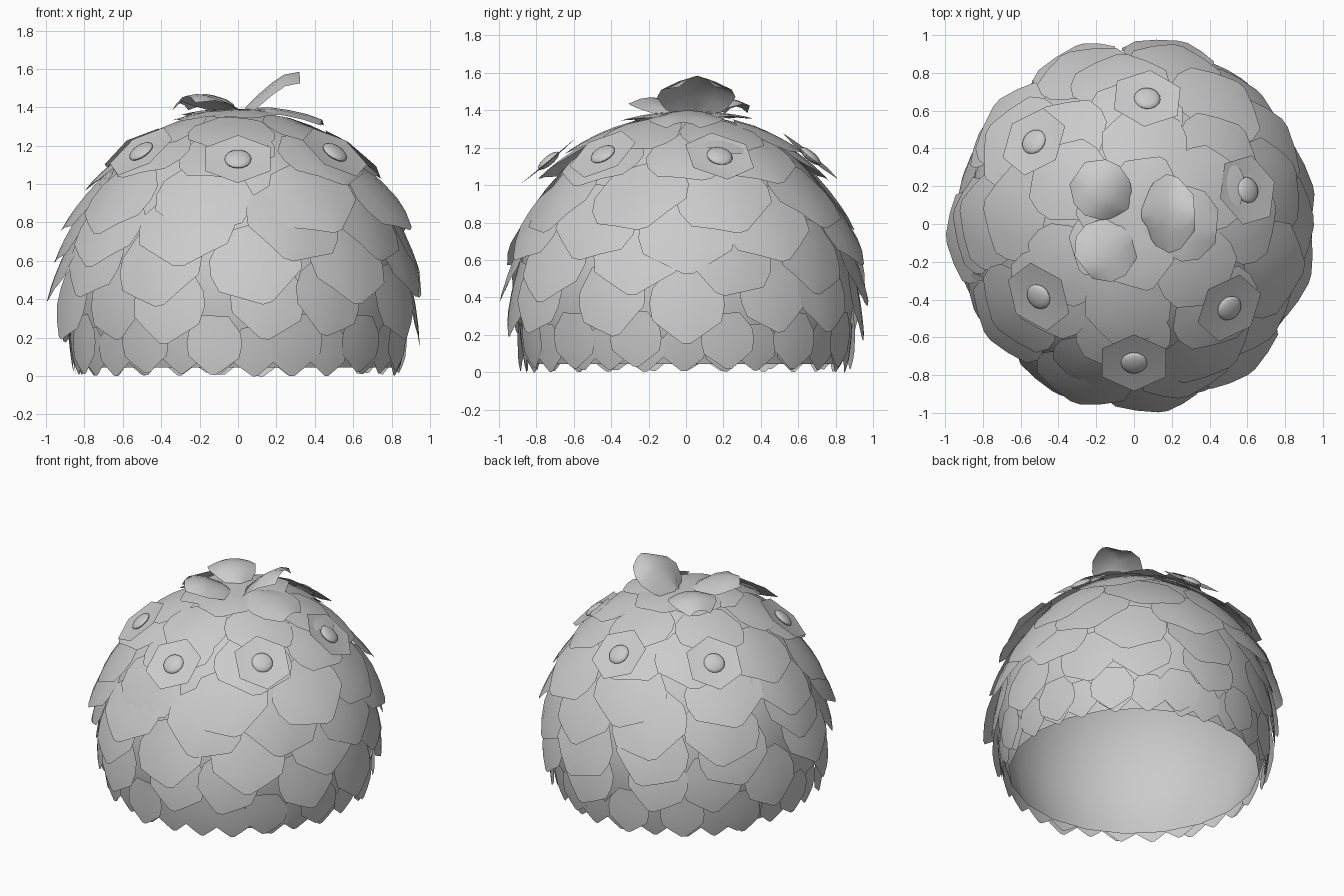
import bpy, bmesh, math, random
from mathutils import Vector

if "Cube" in bpy.data.objects:
    bpy.data.objects.remove(bpy.data.objects["Cube"])

random.seed(7)
AX, AY, AZ, Z0 = 0.885, 0.895, 0.96, 0.42


def on_dome(direction, lift=1.0):
    d = direction.normalized() * lift
    return Vector((d.x * AX, d.y * AY, d.z * AZ + Z0))


def make(name, bm, angle=40):
    bmesh.ops.remove_doubles(bm, verts=bm.verts, dist=1e-5)
    me = bpy.data.meshes.new(name)
    bm.to_mesh(me)
    bm.free()
    ob = bpy.data.objects.new(name, me)
    bpy.context.collection.objects.link(ob)
    bpy.ops.object.select_all(action='DESELECT')
    ob.select_set(True)
    bpy.context.view_layer.objects.active = ob
    bpy.ops.object.shade_smooth_by_angle(angle=math.radians(angle))
    return ob


def grid(bm, rows):
    vs = [[bm.verts.new(p) for p in r] for r in rows]
    for a, b in zip(vs, vs[1:]):
        for i in range(len(a) - 1):
            bm.faces.new((a[i], b[i], b[i + 1], a[i + 1]))


# hollow bush body, open at the bottom
bm = bmesh.new()
low = math.asin((0.045 - Z0) / AZ)
rows = []
for j in range(13):
    t = math.pi / 2 - 0.001 + (low - math.pi / 2) * j / 12
    rows.append([on_dome(Vector((math.cos(t) * math.cos(a), math.cos(t) * math.sin(a), math.sin(t))))
                 for a in [2 * math.pi * i / 20 for i in range(21)]])
grid(bm, rows)
make("bush_body", bm)

# overlapping angular leaves: (tip height, count, width, length, lift at tip)
PROFILE = [(0, .5), (.3, .95), (.5, 1), (.72, .9), (.86, .5), (1, .1)]
LAYERS = [(0.02, 26, .26, .26, .04), (0.04, 13, .32, .30, .065), (0.19, 13, .44, .40, .08),
          (0.36, 11, .54, .44, .10), (0.53, 10, .58, .46, .10), (0.70, 9, .60, .48, .085),
          (0.94, 8, .58, .46, .07), (1.13, 6, .52, .46, .06), (1.29, 5, .42, .40, .045)]
for k, (tip, count, width, length, lift) in enumerate(LAYERS):
    bm = bmesh.new()
    for i in range(count):
        a = 2 * math.pi * (i + 0.5 * (k % 2) + random.uniform(-.15, .15)) / count
        jit = 0.01 if k < 2 else 0.06
        t = math.asin((tip - Z0) / AZ) + random.uniform(-.3, 1) * jit + length / 2
        n = Vector((math.cos(t) * math.cos(a), math.cos(t) * math.sin(a), math.sin(t)))
        e = Vector((-math.sin(a), math.cos(a), 0))
        d = e.cross(n) * -1
        if d.z > 0:
            d = -d
        roll = random.uniform(-.35, .35) * (0.2 if k < 2 else 1)
        e, d = e * math.cos(roll) + d * math.sin(roll), d * math.cos(roll) - e * math.sin(roll)
        amp = lift * random.uniform(.6, 1.2)
        rows = []
        for v, w in PROFILE:
            rows.append([on_dome(n + e * (u * w * width / 2) + d * ((v - .5) * length),
                                 1.01 + amp * v ** 1.3) for u in (-1, -.5, 0, .5, 1)])
        grid(bm, rows)
    make(f"leaf_layer_{k + 1}", bm, 60)

# six hexagonal flowers with flattened round centres
FLOWERS = [(0, -.735, 1.13), (.505, -.445, 1.165), (.60, .18, 1.155),
           (.07, .665, 1.155), (-.53, .435, 1.165), (-.505, -.385, 1.17)]
for i, p in enumerate(FLOWERS):
    c = Vector(p)
    out = Vector((c.x, c.y, 0)).normalized()
    n = out * .64 + Vector((0, 0, .77))
    side = Vector((0, 0, 1)).cross(out)
    up = n.cross(side)
    bm = bmesh.new()
    mid = bm.verts.new(c - n * .01)
    ring = [bm.verts.new(c + (up * math.cos(q) + side * math.sin(q)) * .195)
            for q in [math.pi * j / 3 for j in range(6)]]
    for j in range(6):
        bm.faces.new((mid, ring[j - 1], ring[j]))
    make(f"flower_petals_{i + 1}", bm)
    bm = bmesh.new()
    bmesh.ops.create_uvsphere(bm, u_segments=16, v_segments=10, radius=1)
    for v in bm.verts:
        v.co = c + side * v.co.x * .07 + up * v.co.y * .07 + n * v.co.z * .025
    make(f"flower_centre_{i + 1}", bm)


# curled sprout leaves on top: path of (distance, height), azimuth, half width
def sprout(name, base, azimuth, path, half, droop=.035):
    a = math.radians(azimuth)
    f, s = Vector((math.cos(a), math.sin(a), 0)), Vector((-math.sin(a), math.cos(a), 0))
    bm = bmesh.new()
    rows = []
    for (dist, h), w in zip(path, (.3, .8, 1, .9, .45)):
        rows.append([Vector(base) + f * dist + s * (u * w * half) + Vector((0, 0, h - droop * u * u))
                     for u in (-1, -.5, 0, .5, 1)])
    grid(bm, rows)
    make(name, bm, 60)


sprout("sprout_right", (.04, .05, 1.40), 2,
       [(0, 0), (.07, .07), (.14, .13), (.20, .17), (.28, .185)], .21, .06)
sprout("sprout_back_left", (-.03, .08, 1.39), 145,
       [(0, 0), (.08, .06), (.17, .08), (.25, .07), (.33, .03)], .16)
sprout("sprout_front_left", (.0, -.02, 1.37), 218,
       [(0, 0), (.09, .05), (.19, .08), (.27, .10), (.34, .09)], .17)
# low flat leaf lying under the right sprout
sprout("sprout_under_right", (.05, .02, 1.395), -5,
       [(0, 0), (.12, .005), (.22, -.01), (.31, -.03), (.39, -.06)], .2, .03)
